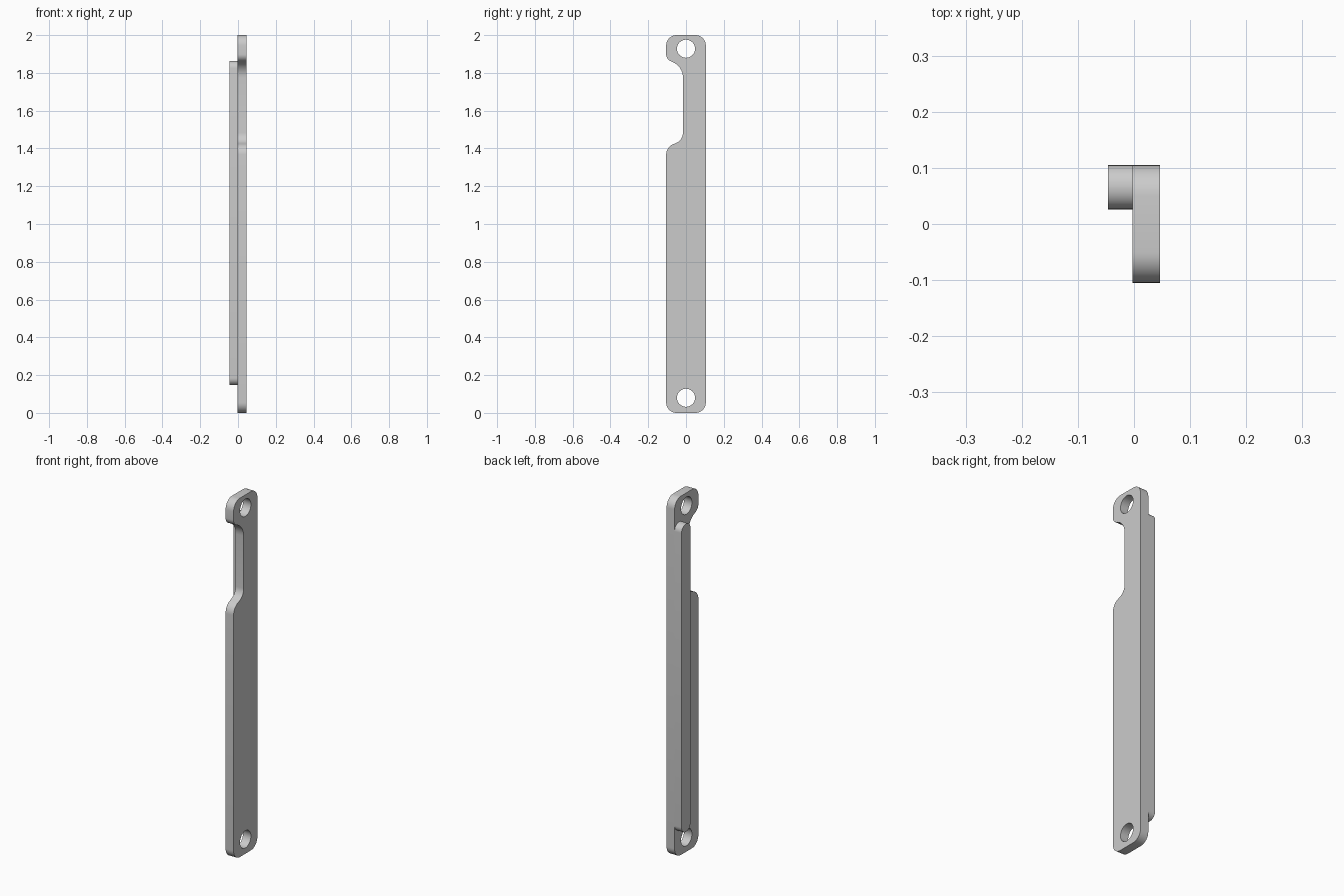
import bpy, bmesh, math
from mathutils import Vector, Matrix

if "Cube" in bpy.data.objects:
    bpy.data.objects.remove(bpy.data.objects["Cube"])


def fillet(corners, steps=8):
    """Round each (y, z, radius) corner of a closed outline."""
    out = []
    n = len(corners)
    for i, (y, z, r) in enumerate(corners):
        p = Vector((y, z))
        a = (Vector(corners[i - 1][:2]) - p).normalized()
        b = (Vector(corners[(i + 1) % n][:2]) - p).normalized()
        half = a.angle(b) / 2
        centre = p + (a + b).normalized() * (r / math.sin(half))
        t = r / math.tan(half)
        start, end = p + a * t - centre, p + b * t - centre
        sweep = math.pi - 2 * half
        for k in range(steps + 1):
            f = k / steps
            v = (start * math.sin((1 - f) * sweep) + end * math.sin(f * sweep)) / math.sin(sweep)
            out.append(centre + v)
    return out


def circle(y, z, r, n=32):
    return [Vector((y + r * math.cos(2 * math.pi * i / n),
                    z + r * math.sin(2 * math.pi * i / n))) for i in range(n)]


def plate(name, loops, x0, x1):
    """Extrude filled y-z outlines (outer loop plus holes) from x0 to x1."""
    cu = bpy.data.curves.new(name, 'CURVE')
    cu.dimensions = '2D'
    cu.fill_mode = 'BOTH'
    cu.extrude = (x1 - x0) / 2
    for loop in loops:
        sp = cu.splines.new('POLY')
        sp.points.add(len(loop) - 1)
        for pt, v in zip(sp.points, loop):
            pt.co = (v.x, v.y, 0, 1)
        sp.use_cyclic_u = True
    ob = bpy.data.objects.new(name, cu)
    bpy.context.collection.objects.link(ob)
    bpy.ops.object.select_all(action='DESELECT')
    ob.select_set(True)
    bpy.context.view_layer.objects.active = ob
    bpy.ops.object.convert(target='MESH')
    ob = bpy.context.view_layer.objects.active
    # Stand the flat outline up: local x -> y, y -> z, z -> x
    ob.data.transform(Matrix(((0, 0, 1, (x0 + x1) / 2), (1, 0, 0, 0),
                              (0, 1, 0, 0), (0, 0, 0, 1))))
    bm = bmesh.new()
    bm.from_mesh(ob.data)
    bmesh.ops.remove_doubles(bm, verts=bm.verts, dist=1e-5)
    bmesh.ops.recalc_face_normals(bm, faces=bm.faces)
    bm.to_mesh(ob.data)
    bm.free()
    bpy.ops.object.shade_smooth_by_angle(angle=math.radians(30))
    return ob


# Main plate with side notch and two mounting holes
W = 0.105
outline = fillet([(W, 0, 0.055), (W, 2, 0.055), (-W, 2, 0.055),
                  (-W, 1.872, 0.04), (-0.016, 1.835, 0.09),
                  (-0.016, 1.443, 0.06), (-W, 1.408, 0.06), (-W, 0, 0.055)])
plate("mounting_plate",
      [outline, circle(0, 1.928, 0.048), circle(0, 0.08, 0.048)], -0.003, 0.046)

# Raised rail with rounded ends, flush with the straight edge
rail = fillet([(W, 0.147, 0.038), (W, 1.863, 0.038),
               (0.026, 1.863, 0.038), (0.026, 0.147, 0.038)])
plate("back_rail", [rail], -0.046, -0.003)
